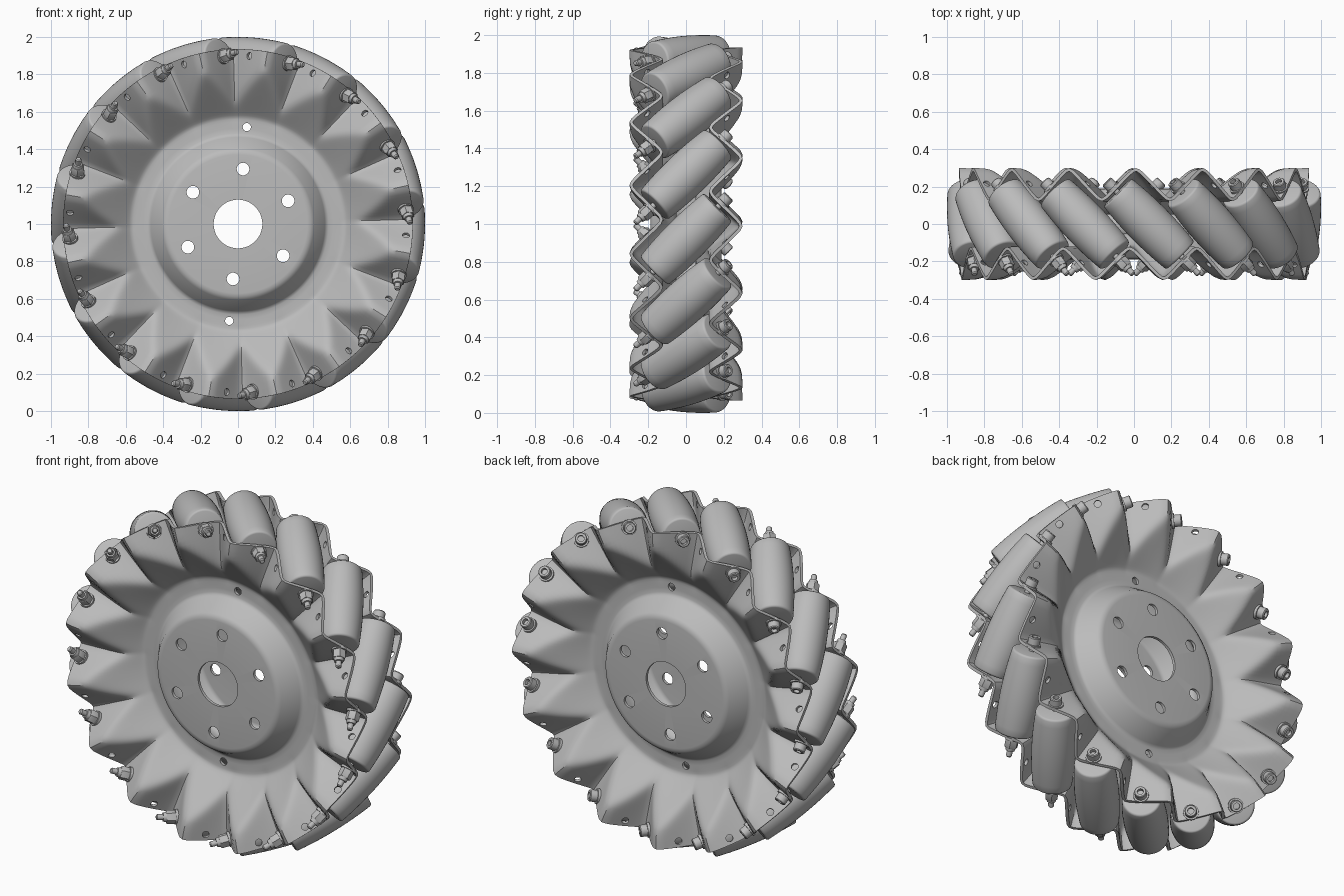
import bpy, bmesh, math
from mathutils import Matrix, Vector

if "Cube" in bpy.data.objects:
    bpy.data.objects.remove(bpy.data.objects["Cube"], do_unlink=True)

COUNT = 16                    # rollers around the wheel
STEP = 2 * math.pi / COUNT
AXIS_R = 0.88                 # distance of roller axes from the hub axis
WHEEL = Matrix.Translation((0, 0, 1)) @ Matrix.Rotation(math.radians(5.2), 4, 'Y')

metal = bpy.data.materials.new("plain_grey")
metal.use_nodes = True
GREY = (0.5, 0.5, 0.5, 1)
metal.diffuse_color = GREY
metal.node_tree.nodes["Principled BSDF"].inputs["Base Color"].default_value = GREY
parts = []


def add_object(name, mesh, matrix):
    obj = bpy.data.objects.new(name, mesh)
    bpy.context.collection.objects.link(obj)
    obj.matrix_world = matrix
    parts.append(obj)
    return obj


def to_mesh(bm, name):
    mesh = bpy.data.meshes.new(name)
    bm.to_mesh(mesh)
    bm.free()
    mesh.materials.append(metal)
    return mesh


def lathe(bm, profile, sides):
    """Spin (radius, height) points around local z into a closed solid."""
    rings = []
    for r, h in profile:
        if r == 0:
            rings.append([bm.verts.new((0, 0, h))] * sides)
        else:
            rings.append([bm.verts.new((r * math.cos(k * 2 * math.pi / sides),
                                        r * math.sin(k * 2 * math.pi / sides), h))
                          for k in range(sides)])
    for low, high in zip(rings, rings[1:]):
        for k in range(sides):
            n = (k + 1) % sides
            loop = list(dict.fromkeys((low[k], low[n], high[n], high[k])))
            bm.faces.new(loop)


def aim(direction):
    return Vector(direction).to_track_quat('Z', 'Y').to_matrix().to_4x4()


# Side plate: conical dish whose rim is pressed into a rounded zigzag
def zigzag(angle):
    k = 0.955
    return math.asin(k * math.cos(COUNT * (angle - math.radians(4.6)))) / math.asin(k)


def plate_depth(r, angle):
    x = r - 0.575
    cone = 0.06 + 0.92 * (x + math.hypot(x, 0.012)) / 2
    folds = 0.212 + 0.081 * zigzag(angle)
    return (cone + folds - math.hypot(cone - folds, 0.03)) / 2


def plate_mesh():
    bm = bmesh.new()
    around = COUNT * 20
    hub = [(0.13, 0.18), (0.37, 0.18), (0.385, 0.178), (0.4, 0.168),
           (0.458, 0.078), (0.468, 0.067), (0.483, 0.061), (0.51, 0.06), (0.545, 0.06)]
    bowl = [0.56 + 0.013 * i for i in range(22)] + [0.86, 0.895, 0.935]
    rings = []
    for r, depth in hub + [(r, None) for r in bowl]:
        ring = []
        for k in range(around):
            a = 2 * math.pi * k / around
            d = plate_depth(r, a) if depth is None else depth
            ring.append(bm.verts.new((r * math.sin(a), -d, r * math.cos(a))))
        rings.append(ring)
    for low, high in zip(rings, rings[1:]):
        for k in range(around):
            n = (k + 1) % around
            bm.faces.new((low[k], low[n], high[n], high[k]))
    bmesh.ops.recalc_face_normals(bm, faces=bm.faces)
    return to_mesh(bm, "side_plate")


# Cutters for the mounting holes and the small rim holes
def hole_cutter():
    bm = bmesh.new()

    def drill(pos, direction, radius, length):
        bmesh.ops.create_cone(bm, cap_ends=True, segments=20, radius1=radius,
                              radius2=radius, depth=length,
                              matrix=Matrix.Translation(pos) @ aim(direction))
    for k in range(6):
        a = k * math.pi / 3
        drill((0.295 * math.sin(a), -0.18, 0.295 * math.cos(a)), (0, 1, 0), 0.034, 0.1)
    for s in (1, -1):
        drill((0, -0.06, 0.52 * s), (0, 1, 0), 0.022, 0.08)
    for k in range(COUNT):
        a = math.radians(21.5) + k * STEP
        drill((0.9 * math.sin(a), -plate_depth(0.9, a), 0.9 * math.cos(a)),
              (-math.cos(a), -1, math.sin(a)), 0.019, 0.07)
    return to_mesh(bm, "hole_cutter")


front = add_object("front_plate", plate_mesh(), Matrix())
cutter = add_object("hole_cutter", hole_cutter(), Matrix())
cutter.hide_render = True
thick = front.modifiers.new("Thickness", 'SOLIDIFY')
thick.thickness, thick.offset = 0.017, 0
cut = front.modifiers.new("Holes", 'BOOLEAN')
cut.object, cut.operation, cut.solver = cutter, 'DIFFERENCE', 'EXACT'
bpy.context.view_layer.update()
finished = bpy.data.meshes.new_from_object(
    front.evaluated_get(bpy.context.evaluated_depsgraph_get()))
front.modifiers.clear()
front.data = finished
parts.remove(cutter)
bpy.data.objects.remove(cutter, do_unlink=True)
front.matrix_world = WHEEL
add_object("back_plate", finished, WHEEL @ Matrix.Rotation(math.pi, 4, 'Z'))


# Barrel roller whose outline follows the rim of the wheel
def roller_mesh():
    half, fillet, n = 0.238, 0.011, 12

    def radius(s):
        return math.sqrt(1 - s * s / 2) - AXIS_R
    side = [(radius(s), s) for s in
            [(half - fillet) * (2 * i / n - 1) for i in range(n + 1)]]
    end = radius(half)
    corner = [(end - fillet * (1 - math.cos(a)), half - fillet * (1 - math.sin(a)))
              for a in (math.pi / 6, math.pi / 3, math.pi / 2)]
    mirrored = [(r, -h) for r, h in reversed(corner)]
    bm = bmesh.new()
    lathe(bm, [(0, -half)] + mirrored + side + corner + [(0, half)], 40)
    bmesh.ops.recalc_face_normals(bm, faces=bm.faces)
    return to_mesh(bm, "roller")


# Axle bolt: socket head at the back, washer and lock nut at the front
def bolt_mesh():
    bm = bmesh.new()
    lathe(bm, [(0, -0.28), (0.016, -0.28), (0.016, 0.376), (0.011, 0.382), (0, 0.382)], 16)
    lathe(bm, [(0, -0.265), (0.042, -0.265), (0.042, -0.28), (0.033, -0.28),
               (0.033, -0.316), (0.029, -0.321), (0.017, -0.321),
               (0.017, -0.3), (0, -0.3)], 24)
    lathe(bm, [(0, 0.265), (0.042, 0.265), (0.042, 0.28), (0, 0.28)], 24)
    lathe(bm, [(0, 0.28), (0.038, 0.28), (0.038, 0.322), (0.034, 0.327), (0, 0.327)], 6)
    lathe(bm, [(0, 0.327), (0.028, 0.327), (0.024, 0.345), (0, 0.345)], 20)
    bmesh.ops.recalc_face_normals(bm, faces=bm.faces)
    return to_mesh(bm, "axle_bolt")


roller, bolt = roller_mesh(), bolt_mesh()
for k in range(COUNT):
    place = (WHEEL @ Matrix.Rotation(k * STEP, 4, 'Y')
             @ Matrix.Translation((0, 0, AXIS_R)) @ aim((1, -1, 0)))
    add_object(f"roller_{k + 1}", roller, place)
    add_object(f"axle_bolt_{k + 1}", bolt, place)

# Smooth shading with sharp edges kept
bpy.ops.object.select_all(action='DESELECT')
for obj in parts:
    obj.select_set(True)
bpy.context.view_layer.objects.active = front
bpy.ops.object.shade_smooth_by_angle(angle=math.radians(35))
